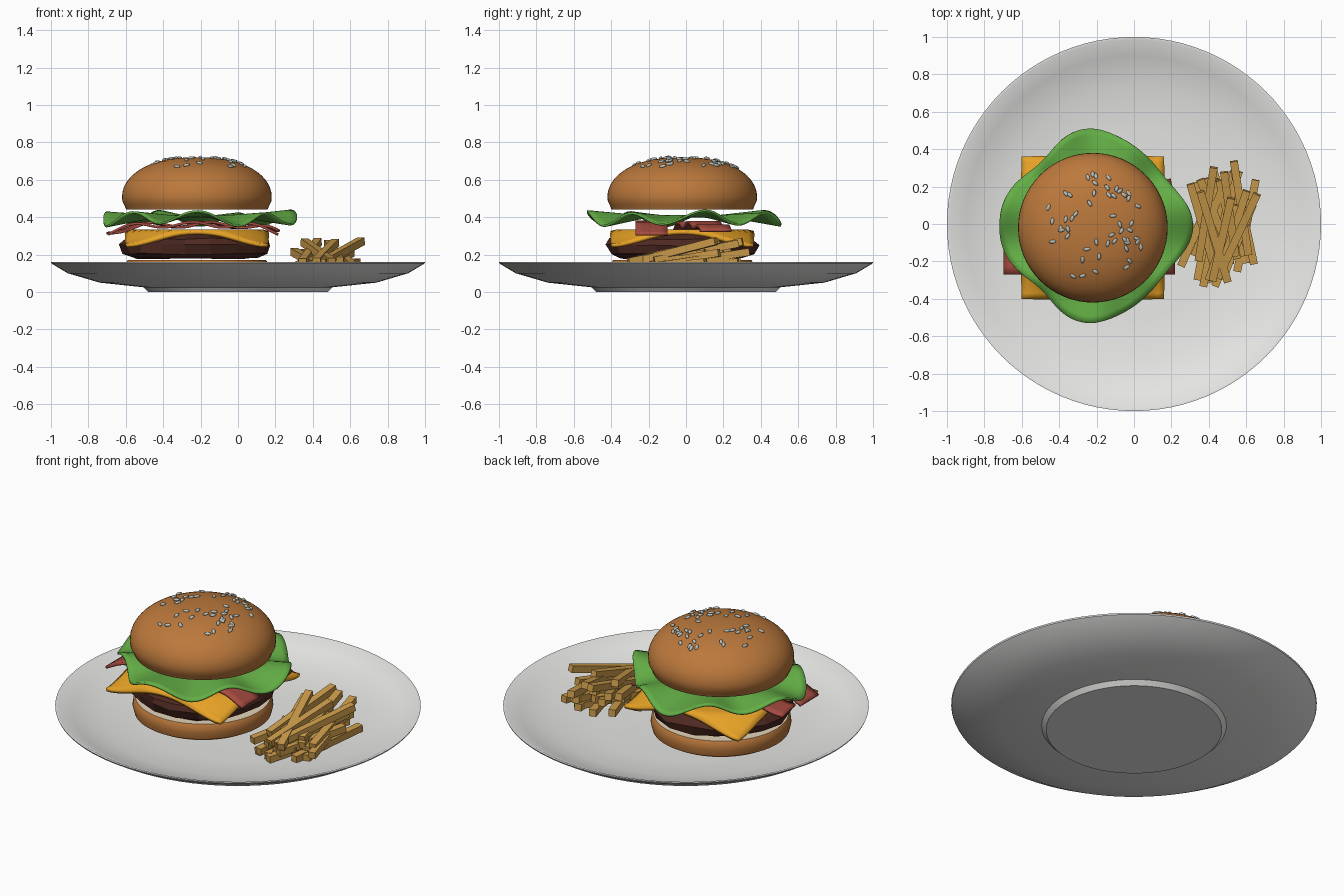
import bpy, bmesh, math, random
from math import sin, cos, pi, radians
from mathutils import Matrix, Vector

random.seed(7)
default = bpy.data.objects.get("Cube")
if default:
    bpy.data.objects.remove(default, do_unlink=True)

CX, CY = -0.22, -0.02  # burger axis


def material(name, r, g, b):
    m = bpy.data.materials.new(name)
    m.use_nodes = True
    m.diffuse_color = (r, g, b, 1)
    bsdf = m.node_tree.nodes["Principled BSDF"]
    bsdf.inputs["Base Color"].default_value = (r, g, b, 1)
    bsdf.inputs["Roughness"].default_value = 0.6
    return m


china = material("plate white", 0.8, 0.8, 0.79)
crust = material("toasted bun", 0.5, 0.19, 0.045)
crumb = material("bun crumb", 0.78, 0.66, 0.48)
meat = material("grilled meat", 0.075, 0.022, 0.015)
cheddar = material("cheese yellow", 0.82, 0.37, 0.02)
rasher = material("bacon red", 0.38, 0.07, 0.05)
leaf = material("lettuce green", 0.125, 0.42, 0.06)
potato = material("fried potato", 0.6, 0.33, 0.07)
sesame = material("sesame", 0.48, 0.52, 0.47)


def finish(name, bm, mats, smooth=None, thickness=0):
    bmesh.ops.recalc_face_normals(bm, faces=bm.faces)
    mesh = bpy.data.meshes.new(name)
    bm.to_mesh(mesh)
    bm.free()
    obj = bpy.data.objects.new(name, mesh)
    bpy.context.collection.objects.link(obj)
    for m in mats:
        mesh.materials.append(m)
    if thickness:
        mod = obj.modifiers.new("Thickness", "SOLIDIFY")
        mod.thickness, mod.offset = thickness, 0
    if smooth:
        bpy.ops.object.select_all(action="DESELECT")
        obj.select_set(True)
        bpy.context.view_layer.objects.active = obj
        bpy.ops.object.shade_smooth_by_angle(angle=radians(smooth))
    return obj


def lathe(profile, segments, x=0, y=0):
    """Revolve (radius, height) points around a vertical axis."""
    bm = bmesh.new()
    verts = [bm.verts.new((r, 0, z)) for r, z in profile]
    edges = [bm.edges.new(pair) for pair in zip(verts, verts[1:])]
    bmesh.ops.spin(bm, geom=verts + edges, cent=(0, 0, 0), axis=(0, 0, 1),
                   angle=2 * pi, steps=segments, use_merge=True)
    bmesh.ops.remove_doubles(bm, verts=bm.verts, dist=0.0005)
    bmesh.ops.translate(bm, verts=bm.verts, vec=(x, y, 0))
    bm.normal_update()
    return bm


def sheet(nu, nv, place):
    """Grid surface whose points come from place(u, v), u and v in -1..1."""
    bm = bmesh.new()
    bmesh.ops.create_grid(bm, x_segments=nu, y_segments=nv, size=1)
    for v in bm.verts:
        v.co = place(v.co.x, v.co.y)
    bmesh.ops.remove_doubles(bm, verts=bm.verts, dist=0.0005)
    return bm


# Plate
plate = [(0, 0), (0.48, 0), (0.505, 0.025), (0.74, 0.05), (0.91, 0.1), (0.997, 0.152),
         (1, 0.16), (0.985, 0.16), (0.9, 0.118), (0.73, 0.075), (0.5, 0.056), (0, 0.055)]
finish("plate", lathe(plate, 96), [china], 35)


# Buns: crust outside, crumb on the flat cut face
def bun(name, profile, cut_z):
    bm = lathe(profile, 64, CX, CY)
    for f in bm.faces:
        if abs(f.calc_center_median().z - cut_z) < 0.002:
            f.material_index = 1
    finish(name, bm, [crust, crumb], 40)


bun("bottom_bun", [(0, 0.06), (0.34, 0.06), (0.375, 0.08), (0.385, 0.12),
                   (0.38, 0.155), (0.37, 0.17), (0, 0.17)], 0.17)

half_width, base_z, rise = 0.4, 0.51, 0.21


def dome(a):
    return half_width * cos(a) ** 0.85, base_z + rise * sin(a)


crown = [(0, 0.44), (0.378, 0.44), (0.388, 0.465), (0.398, 0.485)]
crown += [dome(pi / 2 * i / 14) for i in range(14)] + [(0, base_z + rise)]
bun("top_bun", crown, 0.44)

# Patty: faceted and uneven
bm = lathe([(0, 0.18), (0.33, 0.18), (0.39, 0.205), (0.405, 0.25),
            (0.385, 0.285), (0.32, 0.312), (0, 0.315)], 18, CX, CY)
for v in bm.verts:
    if (v.co.xy - Vector((CX, CY))).length > 0.1:
        v.co += Vector([random.uniform(-1, 1) * s for s in (0.016, 0.016, 0.005)])
finish("patty", bm, [meat])


# Cheese slice with drooping corners
def cheese_point(u, v):
    x, y = 0.38 * u, 0.38 * v
    droop = min(1, max(0, (math.hypot(x, y) - 0.37) / 0.14))
    return CX + x, CY + y, 0.325 - 0.075 * droop * (1.6 - 0.6 * droop)


finish("cheese_slice", sheet(24, 24, cheese_point), [cheddar], 40, 0.02)


# Bacon strips
def bacon(name, y, turn, phase):
    def point(u, v):
        x, w = 0.455 * u, 0.085 * v
        z = 0.36 + 0.014 * sin(9 * u + phase) - 0.04 * u ** 4
        return (CX - 0.02 + x * cos(turn) - w * sin(turn),
                y + x * sin(turn) + w * cos(turn), z)
    finish(name, sheet(40, 4, point), [rasher], 40, 0.014)


bacon("bacon_back", 0.08, radians(10), 0)
bacon("bacon_front", -0.185, 0, 1.6)


# Lettuce leaf with a ruffled rim
def lettuce_point(u, v):
    a, t = pi * u, (v + 1) / 2
    r = t * (0.485 + 0.033 * cos(4 * a) + 0.008 * cos(7 * a))
    ruffle = max(0, (t - 0.45) / 0.55)
    z = 0.405 + ruffle * (0.034 * sin(7 * a) + 0.008 * sin(3 * a + 1) - 0.012)
    return CX + 0.01 + r * cos(a), CY + 0.01 + r * sin(a), z


finish("lettuce", sheet(112, 14, lettuce_point), [leaf], 50, 0.012)

# Sesame seeds lying on the dome
bm = bmesh.new()
for i in range(52):
    a = radians(random.uniform(47, 82))
    turn = random.uniform(0, 2 * pi)
    r, z = dome(a)
    r2, z2 = dome(a - 0.02)
    slope = math.atan2(z - z2, r2 - r)
    pose = (Matrix.Translation((CX, CY, 0)) @ Matrix.Rotation(turn, 4, "Z")
            @ Matrix.Translation((r, 0, z + 0.003)) @ Matrix.Rotation(slope, 4, "Y")
            @ Matrix.Rotation(random.uniform(0, pi), 4, "Z")
            @ Matrix.Diagonal((0.02, 0.01, 0.008, 1)))
    bmesh.ops.create_uvsphere(bm, u_segments=8, v_segments=6, radius=1, matrix=pose)
finish("sesame_seeds", bm, [sesame], 60)

# Fries: crossing layers, raised towards the back
bm = bmesh.new()
for layer, count in enumerate((8, 8, 7, 5)):
    for i in range(count):
        across = (i + 0.5) / count - 0.5
        yaw = radians((18 if (i + layer) % 2 else -16) + random.uniform(-9, 9))
        tilt = radians(2 + 3 * layer + random.uniform(0, 3))
        x = 0.47 + across * (0.3 - 0.03 * layer)
        y = random.uniform(-0.11, 0.09)
        pose = (Matrix.Translation((x, y, 0.1 + 0.038 * layer))
                @ Matrix.Rotation(-yaw, 4, "Z") @ Matrix.Rotation(tilt, 4, "X")
                @ Matrix.Diagonal((0.042, random.uniform(0.4, 0.52), 0.04, 1)))
        bmesh.ops.create_cube(bm, size=1, matrix=pose)
finish("fries", bm, [potato])
